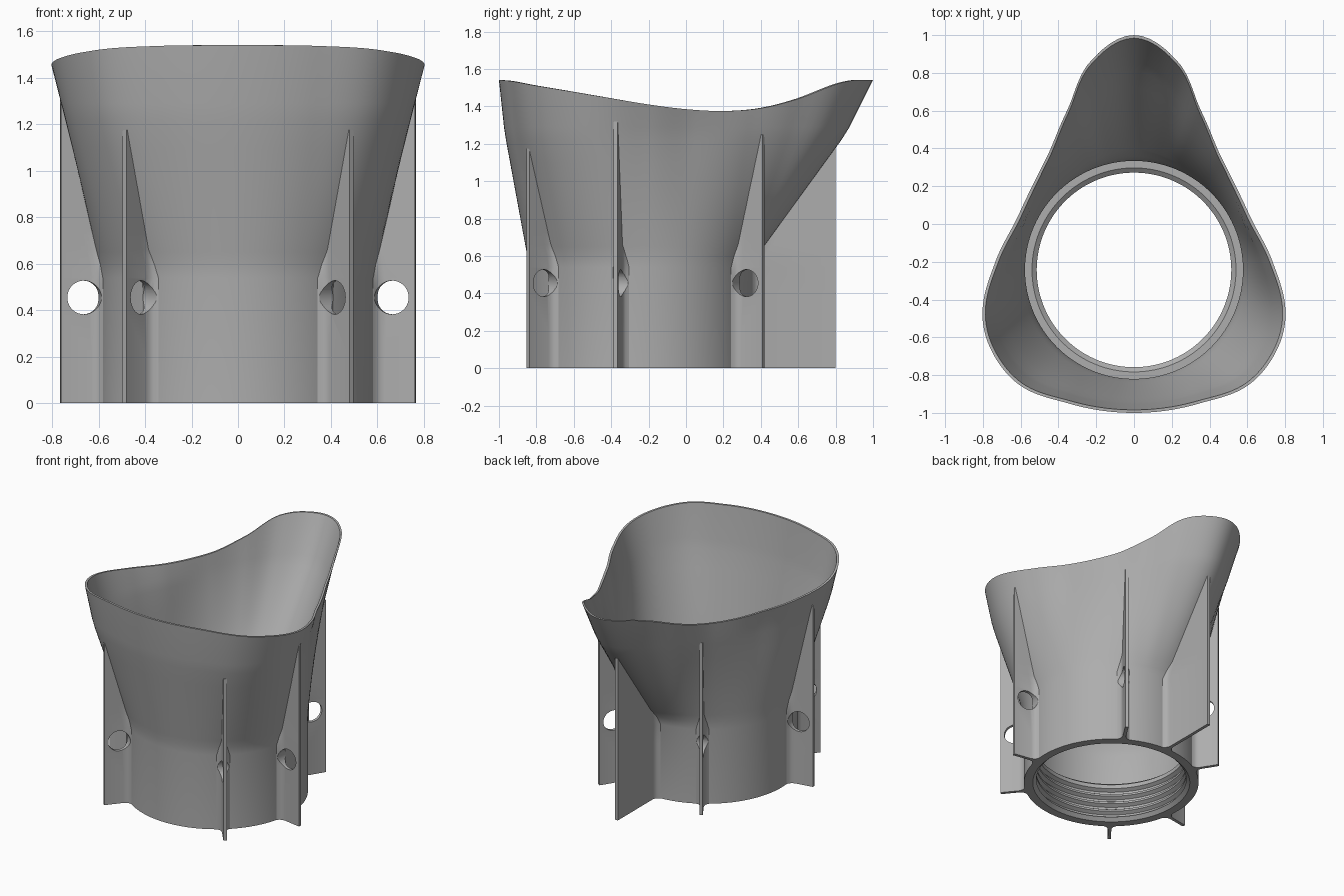
import bpy, bmesh, math
from mathutils import Matrix, Vector

cube = bpy.data.objects.get("Cube")
if cube:
    bpy.data.objects.remove(cube, do_unlink=True)

CY = -0.243           # y of the collar axis
COLLAR_R, COLLAR_Z, MID_Z = 0.6, 0.57, 1.26
WALL = 0.02

# angle from the side, radius of the flare at mid height, radius at the rim
FLARE = [(-90, .727, .757), (-64, .755, .787), (-45, .815, .86), (-29, .815, .867),
         (-16.5, .785, .837), (3.4, .70, .735), (25.7, .655, .677), (51.5, .735, .75),
         (67.7, .865, .922), (77.6, 1.0, 1.119), (90, 1.103, 1.243)]
# y position, rim height
RIM = [(-1, 1.54), (-.8, 1.51), (-.5, 1.46), (-.2, 1.41), (0, 1.385), (.2, 1.375),
       (.4, 1.39), (.6, 1.44), (.8, 1.517), (.9, 1.54), (1, 1.54)]


def smooth_lookup(points, x):
    """Cubic interpolation through (x, value) pairs."""
    x = min(max(x, points[0][0]), points[-1][0])
    last = len(points) - 1
    i = next(k for k in range(last) if x <= points[k + 1][0])

    def slope(k):
        if k in (0, last):
            return 0
        (xa, va), (xb, vb) = points[k - 1], points[k + 1]
        return (vb - va) / (xb - xa)
    (x0, v0), (x1, v1) = points[i], points[i + 1]
    h = x1 - x0
    t = (x - x0) / h
    return (v0 * (1 + 2 * t) * (1 - t) ** 2 + v1 * t * t * (3 - 2 * t)
            + h * slope(i) * t * (1 - t) ** 2 + h * slope(i + 1) * t * t * (t - 1))


def flare_at(theta):
    a = math.degrees(math.asin(math.sin(theta)))
    mid = smooth_lookup([(p[0], p[1]) for p in FLARE], a)
    rim = smooth_lookup([(p[0], p[2]) for p in FLARE], a)
    return mid, rim, smooth_lookup(RIM, CY + rim * math.sin(theta))


def outer_radius(theta, z):
    mid, rim, rim_z = flare_at(theta)
    if z <= COLLAR_Z:
        return COLLAR_R
    if z <= MID_Z:
        return COLLAR_R + (mid - COLLAR_R) * (z - COLLAR_Z) / (MID_Z - COLLAR_Z)
    return mid + (rim - mid) * (z - MID_Z) / (rim_z - MID_Z)


def polar(r, theta, z, side=0.0):
    return Vector((r * math.cos(theta) - side * math.sin(theta),
                   CY + r * math.sin(theta) + side * math.cos(theta), z))


gray = bpy.data.materials.new("plain gray")
gray.use_nodes = True
COLOUR = (0.42, 0.42, 0.42, 1)
gray.diffuse_color = COLOUR
gray.node_tree.nodes["Principled BSDF"].inputs["Base Color"].default_value = COLOUR


def finish(name, bm):
    bmesh.ops.recalc_face_normals(bm, faces=bm.faces)
    mesh = bpy.data.meshes.new(name)
    bm.to_mesh(mesh)
    bm.free()
    obj = bpy.data.objects.new(name, mesh)
    bpy.context.collection.objects.link(obj)
    mesh.materials.append(gray)
    return obj


def shade(obj):
    bpy.ops.object.select_all(action='DESELECT')
    obj.select_set(True)
    bpy.context.view_layer.objects.active = obj
    bpy.ops.object.shade_smooth_by_angle(angle=math.radians(28))


def bridge(bm, rings, close_rings):
    pairs = list(zip(rings, rings[1:]))
    if close_rings:
        pairs.append((rings[-1], rings[0]))
    for a, b in pairs:
        for k in range(len(a)):
            n = (k + 1) % len(a)
            bm.faces.new((a[k], a[n], b[n], b[k]))


# Collar and flared funnel: one closed wall section per angle
def wall_section(theta):
    mid, rim, rim_z = flare_at(theta)
    pts = [(COLLAR_R, 0), (COLLAR_R, .54)]
    for z in (.6, .65, .8, .95, 1.1, 1.22):
        pts.append((outer_radius(theta, z), z))
    low = outer_radius(theta, MID_Z + .03)
    pts += [(low, MID_Z + .03), (rim, rim_z), (rim - WALL * .8, rim_z), (low - WALL, MID_Z + .03)]
    for z in (1.22, 1.1, .95, .8, .65, .6):
        pts.append((outer_radius(theta, z) - WALL, z))
    pts += [(.577, .54), (.577, .3), (.54, .3), (.515, .28)]
    # screw ridges inside the collar
    for k in range(4):
        z = .25 - k * .06
        pts += [(.515, z), (.54, z - .015), (.54, z - .03), (.515, z - .045)]
    pts.append((.54, 0))
    return pts


bm = bmesh.new()
COUNT = 192
rings = []
for i in range(COUNT):
    th = 2 * math.pi * i / COUNT
    rings.append([bm.verts.new(polar(r, th, z)) for r, z in wall_section(th)])
bridge(bm, rings, True)
shade(finish("funnel_body", bm))


# Upright fins, fitted against the funnel and flared at the root
def make_fin(name, degrees, reach, has_hole):
    th = math.radians(degrees)
    top = COLLAR_Z
    while outer_radius(th, top) < reach - .002 and top < 1.5:
        top += .005
    levels = [0, .2, .4, .54, .6, .66]
    levels += [.66 + (top - .66) * k / 8 for k in range(1, 9)]
    bm = bmesh.new()
    rows = []
    for z in levels:
        root = outer_radius(th, z) - .012
        flare = max(0, min(1, (.66 - z) / .12))
        half = []
        for k, (step, extra) in enumerate([(0, .045), (.012, .03), (.022, .015),
                                           (.036, .005), (.055, 0), (9, 0)]):
            r = min(root + step, root + (reach - root) * k / 5)
            half.append((r, .0115 + extra * flare))
        loop = half + [(r, -w) for r, w in reversed(half)]
        rows.append([bm.verts.new(polar(r, th, z, w)) for r, w in loop])
    bridge(bm, rows, False)
    bm.faces.new(rows[0])
    bm.faces.new(rows[-1])
    fin = finish(name, bm)
    if has_hole:
        cut = bmesh.new()
        turn = Matrix.Rotation(th, 4, 'Z') @ Matrix.Rotation(math.pi / 2, 4, 'X')
        bmesh.ops.create_cone(cut, cap_ends=True, segments=40, radius1=.0725, radius2=.0725,
                              depth=.4, matrix=Matrix.Translation(polar(.675, th, .455)) @ turn)
        cutter = finish("hole_cutter", cut)
        cutter.hide_render = True
        mod = fin.modifiers.new("hole", 'BOOLEAN')
        mod.operation = 'DIFFERENCE'
        mod.solver = 'EXACT'
        mod.object = cutter
        bpy.context.view_layer.objects.active = fin
        bpy.ops.object.modifier_apply(modifier="hole")
        bpy.data.objects.remove(cutter, do_unlink=True)
    shade(fin)


make_fin("back_fin", 90, 1.043, False)
for label, angle in (("front", -51), ("side", -10), ("rear", 58)):
    make_fin(label + "_fin_left", angle, .775, True)
    make_fin(label + "_fin_right", 180 - angle, .775, True)
